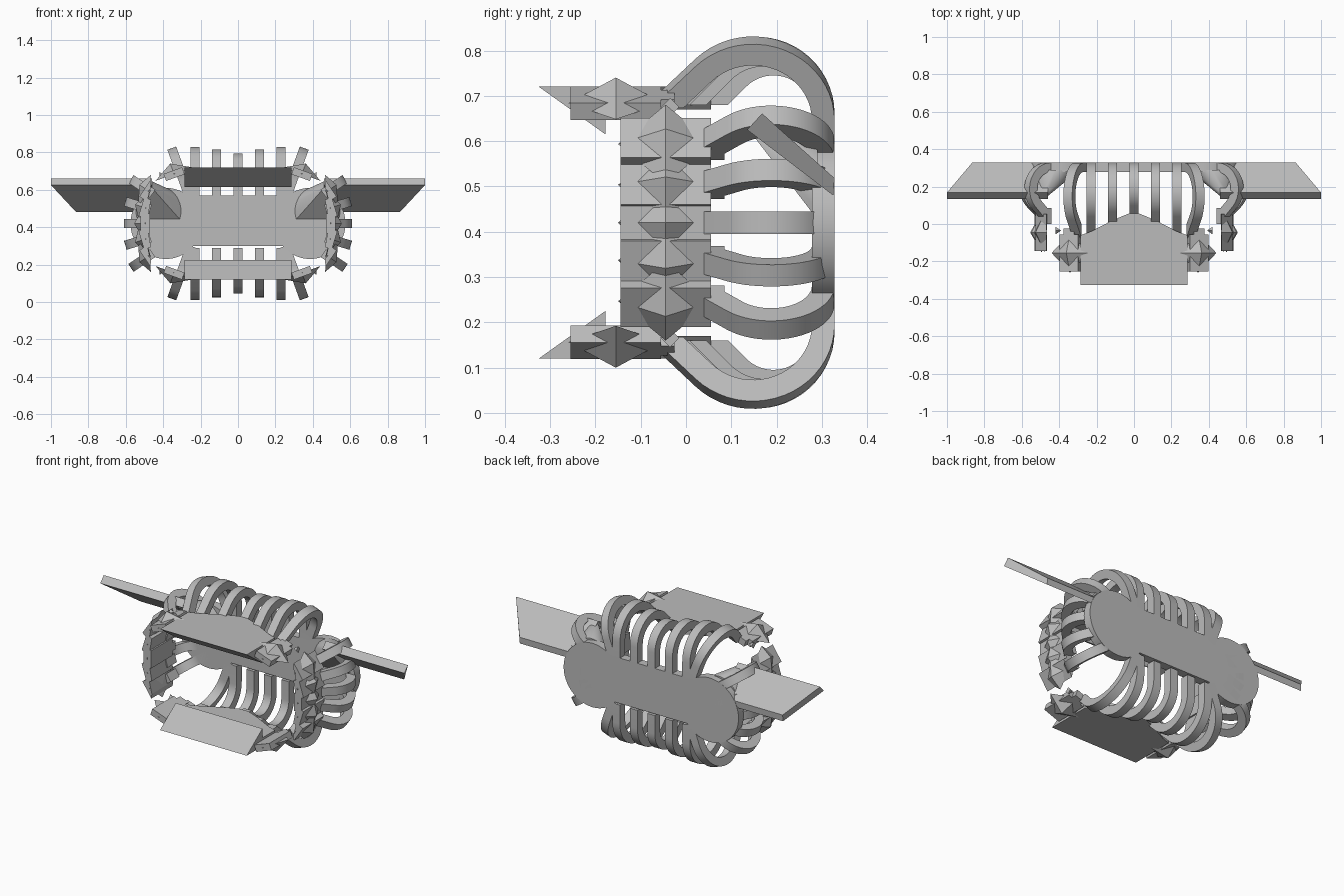
import bpy, bmesh
from math import radians, sin, cos, pi
from mathutils import Matrix, Vector

if "Cube" in bpy.data.objects:
    bpy.data.objects.remove(bpy.data.objects["Cube"])

MID = 0.42          # height of the symmetry plane
INNER = 0.465       # flat inner face of the side claws

grey = bpy.data.materials.new("plain_grey")
grey.use_nodes = True
grey.diffuse_color = (0.5, 0.5, 0.5, 1)
grey.node_tree.nodes["Principled BSDF"].inputs["Base Color"].default_value = (0.5, 0.5, 0.5, 1)

FLIP_X = Matrix.Scale(-1, 4, (1, 0, 0))
FLIP_Z = Matrix.Translation((0, 0, 2 * MID)) @ Matrix.Scale(-1, 4, (0, 0, 1))
SIDES = [("left", Matrix()), ("right", FLIP_X)]
LEVELS = [("upper", Matrix()), ("lower", FLIP_Z)]


def finish(name, bm, matrix=Matrix(), smooth=False):
    bm.transform(matrix)
    bmesh.ops.recalc_face_normals(bm, faces=bm.faces)
    mesh = bpy.data.meshes.new(name)
    bm.to_mesh(mesh)
    bm.free()
    mesh.materials.append(grey)
    ob = bpy.data.objects.new(name, mesh)
    bpy.context.collection.objects.link(ob)
    if smooth:
        bpy.ops.object.select_all(action="DESELECT")
        ob.select_set(True)
        bpy.context.view_layer.objects.active = ob
        bpy.ops.object.shade_smooth_by_angle(angle=radians(30))
    return ob


def prism(points, offset):
    """Extrude a flat polygon along an offset vector."""
    bm = bmesh.new()
    face = bm.faces.new([bm.verts.new(p) for p in points])
    res = bmesh.ops.extrude_face_region(bm, geom=[face])
    verts = [v for v in res["geom"] if isinstance(v, bmesh.types.BMVert)]
    bmesh.ops.translate(bm, verts=verts, vec=offset)
    return bm


def rib(radius, base, root, end):
    """Hook-shaped strip in the YZ plane: upright, arc, 45 degree tail."""
    half, steps = 0.025, 20
    cy = 0.303 - radius
    outer, inner = [], []
    for k, (pts, r) in enumerate(((outer, radius + half), (inner, radius - half))):
        pts.append((cy + r, root))
        for i in range(steps + 1):
            a = radians(135) * i / steps
            pts.append((cy + r * cos(a), base + r * sin(a)))
        y, z = pts[-1]
        pts.append((y - (z - end), end))
    outline = outer + inner[::-1]
    return prism([(-half, y, z) for y, z in outline], (2 * half, 0, 0))


def claw_tip(size, thick, peak):
    """Square block with a four-sided point, pointing along +Z."""
    bm = bmesh.new()
    w = size * 0.5
    bmesh.ops.create_cube(bm, size=1, matrix=Matrix.Translation((0, 0, thick / 2))
                          @ Matrix.Diagonal((2 * w, 2 * size * 0.95, thick, 1)))
    bmesh.ops.create_cone(bm, cap_ends=True, segments=4, radius1=size, radius2=0,
                          depth=peak, matrix=Matrix.Translation((0, 0, thick * 0.5 + peak / 2)))
    return bm


# Back plate with round ends
finish("back_plate", prism([(x, 0.278, z) for x, z in
       ((-0.46, 0.30), (0.46, 0.30), (0.46, 0.57), (-0.46, 0.57))], (0, 0.05, 0)))
for side, sm in SIDES:
    disc = [(0.385 + 0.19 * cos(a), 0.278, MID + 0.19 * sin(a))
            for a in (2 * pi * i / 48 for i in range(48))]
    finish(side + "_end_disc", prism(disc, (0, 0.05, 0)), sm, True)

# Upper and lower hands: blade, lip, ribs, corner points, loose spikes
half_edge = [(0.285, -0.2), (0.285, -0.06), (0.23, -0.04), (0.115, 0.02), (0.03, 0.055)]
edge = half_edge + [(-x, y) for x, y in half_edge[::-1]]
for level, lm in LEVELS:
    finish(level + "_blade", prism([(x, y, 0.67) for x, y in edge], (0, 0, 0.05)), lm)
    finish(level + "_lip", prism([(-0.285, y, z) for y, z in
           ((-0.325, 0.72), (-0.178, 0.72), (-0.178, 0.615))], (0.57, 0, 0)), lm)
    finish(level + "_rib_middle", rib(0.11, 0.66, 0.55, 0.68), lm, True)
    for side, sm in SIDES:
        m = lm @ sm
        for x, r in ((0.115, 0.13), (0.23, 0.145)):
            finish(f"{level}_{side}_rib", rib(r, 0.66, 0.55, 0.68),
                   m @ Matrix.Translation((x, 0, 0)), True)
        tilt = Matrix.Rotation(radians(20), 4, "Y")
        hinge = Vector((0.255, 0, 0.55))
        swing = Matrix.Translation(hinge) @ tilt @ Matrix.Translation((0, 0, -0.55))
        finish(f"{level}_{side}_outer_rib", rib(0.155, 0.66, 0.54, 0.69), m @ swing, True)
        place = Matrix.Translation((0.335, -0.155, 0.665)) @ tilt
        finish(f"{level}_{side}_corner_point", claw_tip(0.105, 0.04, 0.06), m @ place)
        finish(f"{level}_{side}_corner_neck",
               prism([(x, y, 0) for x, y in ((-0.03, 0), (0.03, 0), (0.03, 0.13), (-0.03, 0.13))],
                     (0, 0, 0.04)), m @ place)
        spike = bmesh.new()
        bmesh.ops.create_cone(spike, cap_ends=True, segments=4, radius1=0.02, radius2=0, depth=0.03)
        finish(f"{level}_{side}_spike", spike,
               m @ Matrix.Translation((0.405, -0.035, 0.675)) @ Matrix.Rotation(-pi / 2, 4, "Y"))

# Side claws: five fanned fingers each
for side, sm in SIDES:
    for angle, grow in ((-34, 0.035), (-17, 0.01), (0, 0), (17, 0.01), (34, 0.035)):
        fan = (Matrix.Translation((0.22, 0, MID))
               @ Matrix.Rotation(radians(90 + angle), 4, "Y"))
        finish(side + "_finger", rib(0.115, 0.25 + grow, 0.15, 0.265 + grow), sm @ fan, True)
        tip = claw_tip(0.105, 0.05, 0.06)
        tip.transform(fan @ Matrix.Translation((0, -0.045, 0.25 + grow)))
        for v in tip.verts:
            v.co.x = max(v.co.x, INNER)
        finish(side + "_finger_tip", tip, sm)
        neck = prism([(x, y, 0.25 + grow) for x, y in
                      ((-0.025, 0), (0.025, 0), (0.025, 0.085), (-0.025, 0.085))], (0, 0, 0.045))
        finish(side + "_finger_neck", neck, sm @ fan)

# Slanted wings with a small hole, and the rounded gussets behind them
for side, sm in SIDES:
    low, high = Vector((0, 0.325, 0.48)), Vector((0, 0.135, 0.625))
    thick = Vector((0, 0.033, 0.036))
    wing = prism([low + Vector((0.46, 0, 0)), low + Vector((0.865, 0, 0)),
                  high + Vector((1, 0, 0)), high + Vector((0.46, 0, 0))], thick)
    for v in wing.verts:
        if v.co.y > 0.328:
            v.co.y, v.co.z = 0.328, 0.518
    ob = finish(side + "_wing", wing, sm)
    cutter = bmesh.new()
    bmesh.ops.create_cone(cutter, cap_ends=True, segments=20, radius1=0.014, radius2=0.014, depth=0.3)
    axis = Vector((0, 0.65, 0.76)).to_track_quat("Z", "Y").to_matrix().to_4x4()
    hole = finish(side + "_hole_cutter", cutter,
                  sm @ Matrix.Translation((0.89, 0.213, 0.596)) @ axis)
    hole.hide_render = True
    hole.hide_set(True)
    cut = ob.modifiers.new("hole", "BOOLEAN")
    cut.operation, cut.object = "DIFFERENCE", hole

    gusset = bmesh.new()
    for i in range(25):
        a = radians(-20 + 220 * i / 24)
        gusset.verts.new((0.42 + 0.13 * cos(a), 0.29, 0.475 + 0.14 * sin(a)))
    for p in ((0.46, 0.15, 0.61), (0.50, 0.15, 0.61), (0.46, 0.17, 0.645), (0.50, 0.17, 0.645),
              (0.42, 0.2, 0.61)):
        gusset.verts.new(p)
    hull = bmesh.ops.convex_hull(gusset, input=gusset.verts)
    loose = [v for v in gusset.verts if not v.link_faces]
    bmesh.ops.delete(gusset, geom=loose, context="VERTS")
    finish(side + "_gusset", gusset, sm, True)
